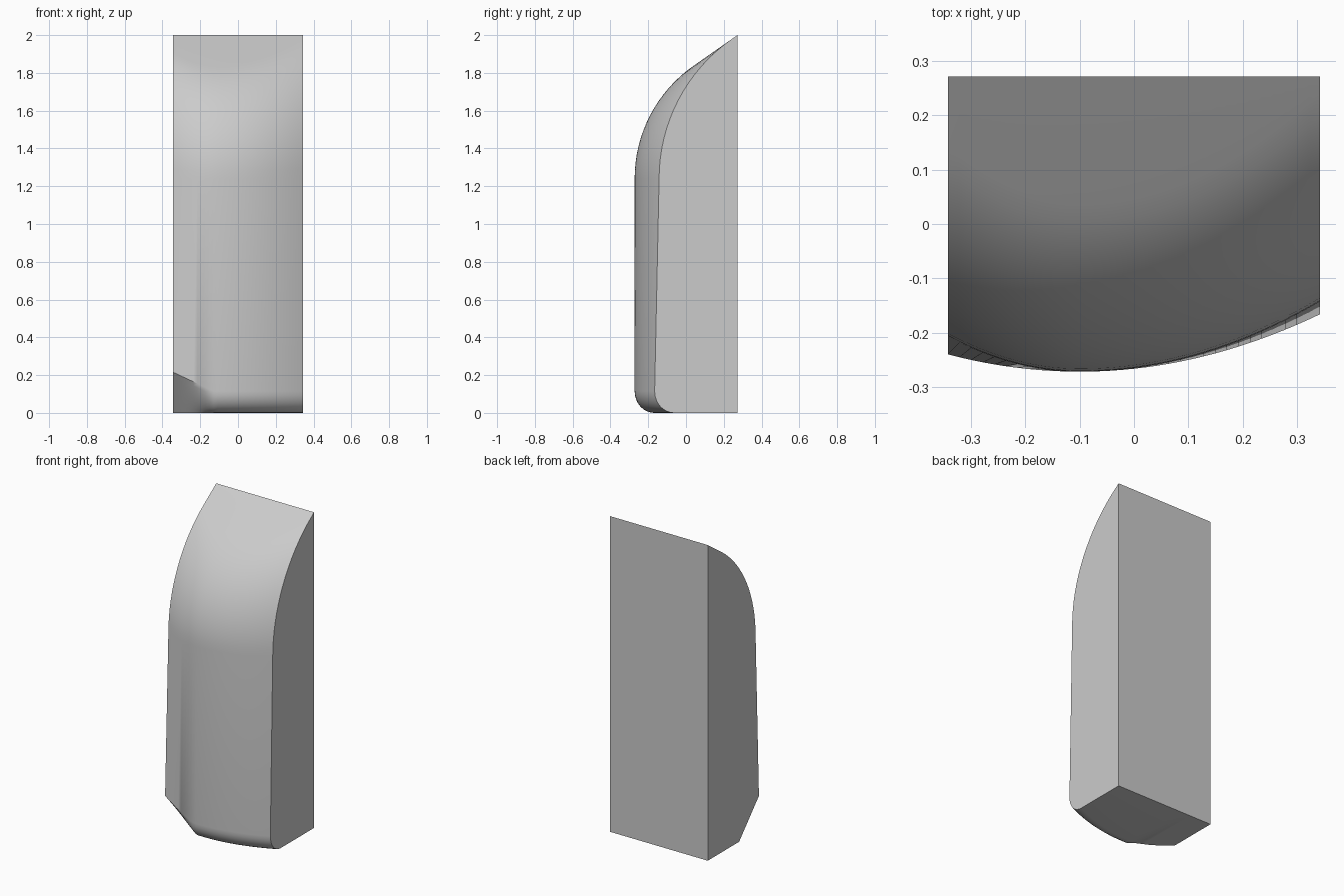
import bpy, bmesh, math

cube = bpy.data.objects.get("Cube")
if cube:
    bpy.data.objects.remove(cube, do_unlink=True)

HALF, BACK, TOP = 0.343, 0.272, 2.0
CREST_X, CREST_Y = -0.1, -0.272
SHOULDER = 1.24                      # height where the front starts to curve back
SLOPE = math.radians(35)             # pitch of the flat top


def profile(x):
    """Closed side outline (y, z) of the block at one x station."""
    d2 = (x - CREST_X) ** 2
    low = CREST_Y + 0.54 * d2
    high = CREST_Y + (1.1 if x < CREST_X else 0.66) * d2
    w = max(0.0, min(1.0, (-0.13 - x) / 0.213))   # corner chamfer amount
    pts = [(BACK, 0.0)]

    # rounded lower edge, turning into a flat chamfer at the corner
    foot, rise = low + 0.104 + 0.094 * w ** 1.6, 0.115 + 0.1 * w
    bulge = (1 - w) ** 3
    for i in range(9):
        t = i / 8
        a = t * math.pi / 2
        u = (1 - t) * (1 - bulge) + (1 - math.sin(a)) * bulge
        v = t * (1 - bulge) + (1 - math.cos(a)) * bulge
        pts.append((low + (foot - low) * u, rise * v))

    # front rising to the shoulder, then an arc that meets the flat top
    turn = math.pi / 2 - SLOPE
    tangent = TOP - (BACK - high) * math.tan(SLOPE) - SHOULDER
    radius = tangent / math.tan(turn / 2)
    for i in range(17):
        a = turn * i / 16
        pts.append((high + radius * (1 - math.cos(a)), SHOULDER + radius * math.sin(a)))
    pts.append((BACK, TOP))
    return pts


# loft the outlines across the width
bm = bmesh.new()
steps = 32
rings = []
for s in range(steps + 1):
    x = -HALF + 2 * HALF * s / steps
    rings.append([bm.verts.new((x, y, z)) for y, z in profile(x)])
for a, b in zip(rings, rings[1:]):
    for i in range(len(a)):
        j = (i + 1) % len(a)
        bm.faces.new((a[i], a[j], b[j], b[i]))
bm.faces.new(rings[0])
bm.faces.new(rings[-1])
bmesh.ops.recalc_face_normals(bm, faces=bm.faces)

mesh = bpy.data.meshes.new("curved_block")
bm.to_mesh(mesh)
bm.free()
block = bpy.data.objects.new("curved_block", mesh)
bpy.context.collection.objects.link(block)

# plain grey material
grey = bpy.data.materials.new("light_grey")
grey.use_nodes = True
colour = (0.6, 0.6, 0.6, 1)
grey.diffuse_color = colour
grey.node_tree.nodes["Principled BSDF"].inputs["Base Color"].default_value = colour
mesh.materials.append(grey)

bpy.context.view_layer.objects.active = block
block.select_set(True)
bpy.ops.object.shade_smooth_by_angle(angle=math.radians(30))
